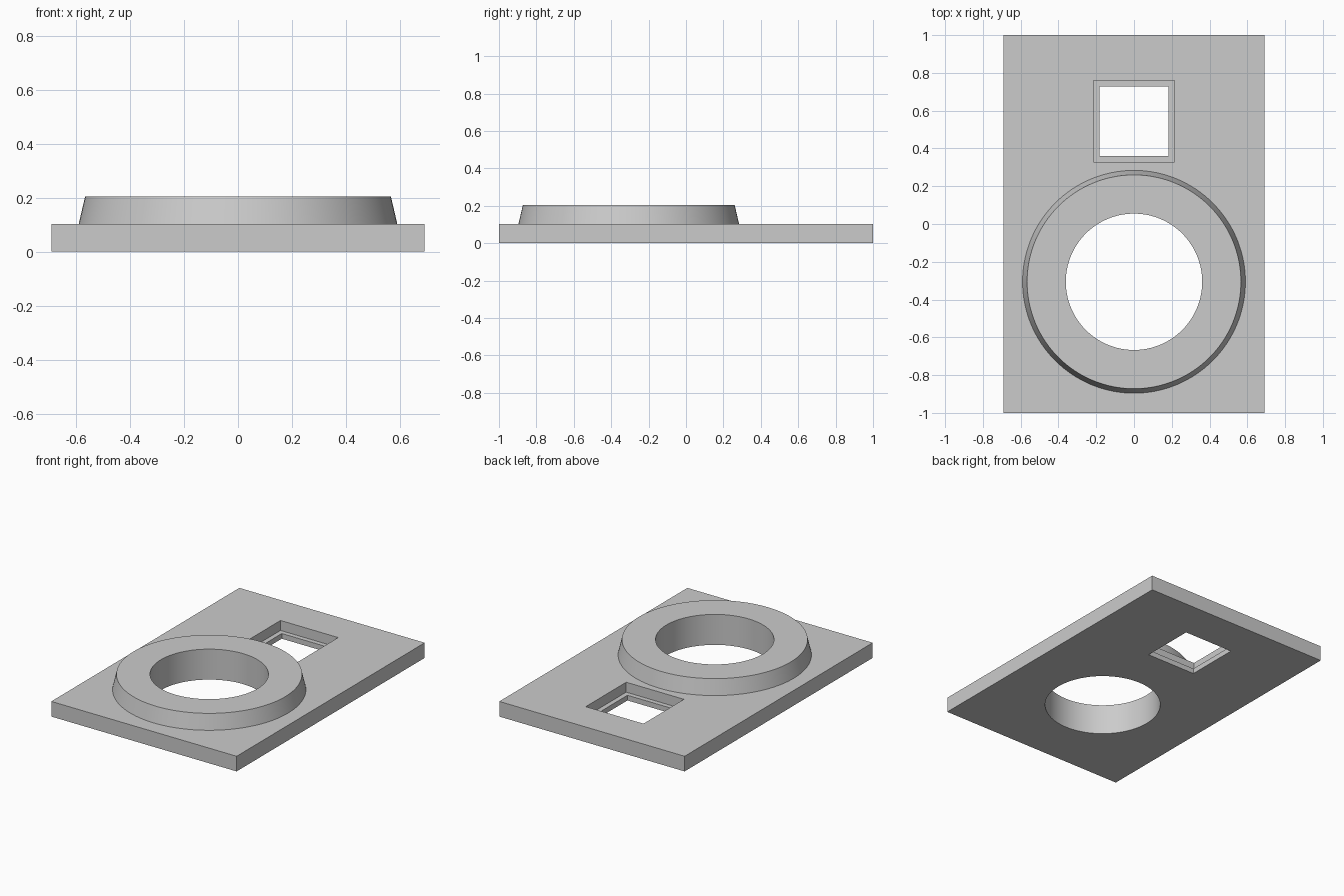
import bpy
import math

# Remove the default cube
old = bpy.data.objects.get("Cube")
if old:
    bpy.data.objects.remove(old, do_unlink=True)

PLATE_H = 0.102
RING_TOP = 0.205
RING_Y = -0.306
WINDOW_Y = 0.544
SEGMENTS = 128

# Single grey material
grey = bpy.data.materials.new("plain_grey")
grey.use_nodes = True
colour = (0.6, 0.6, 0.6, 1)
grey.diffuse_color = colour
grey.node_tree.nodes["Principled BSDF"].inputs["Base Color"].default_value = colour


def finish(name):
    obj = bpy.context.object
    obj.name = name
    obj.data.materials.append(grey)
    return obj


def box(name, width, depth, z0, z1, y=0):
    bpy.ops.mesh.primitive_cube_add(size=1, location=(0, y, (z0 + z1) / 2))
    obj = finish(name)
    obj.scale = (width, depth, z1 - z0)
    bpy.ops.object.transform_apply(location=True, scale=True)
    return obj


def frustum(name, r0, r1, z0, z1, y):
    bpy.ops.mesh.primitive_cone_add(vertices=SEGMENTS, radius1=r0, radius2=r1,
                                    depth=z1 - z0, location=(0, y, (z0 + z1) / 2))
    obj = finish(name)
    bpy.ops.object.transform_apply(location=True)
    return obj


def combine(target, tool, operation):
    tool.hide_render = True
    mod = target.modifiers.new(tool.name, "BOOLEAN")
    mod.operation = operation
    mod.solver = "EXACT"
    mod.object = tool
    bpy.ops.object.select_all(action="DESELECT")
    target.select_set(True)
    bpy.context.view_layer.objects.active = target
    bpy.ops.object.modifier_apply(modifier=mod.name)
    bpy.data.objects.remove(tool, do_unlink=True)


# Rectangular base plate
plate = box("mounting_plate", 1.38, 2, 0, PLATE_H)

# Raised tapered collar, its slope carried on into the plate
collar = frustum("collar", 0.602, 0.566, 0.05, RING_TOP, RING_Y)
combine(plate, collar, "UNION")

# Round bore through collar and plate
bore = frustum("bore_cutter", 0.361, 0.361, -0.1, 0.3, RING_Y)
combine(plate, bore, "DIFFERENCE")

# Square window with a stepped ledge
pocket = box("pocket_cutter", 0.43, 0.43, 0.035, 0.2, WINDOW_Y)
combine(plate, pocket, "DIFFERENCE")
window = box("window_cutter", 0.366, 0.366, -0.1, 0.2, WINDOW_Y)
combine(plate, window, "DIFFERENCE")

# Smooth round walls, crisp edges
bpy.ops.object.shade_smooth_by_angle(angle=math.radians(30))
